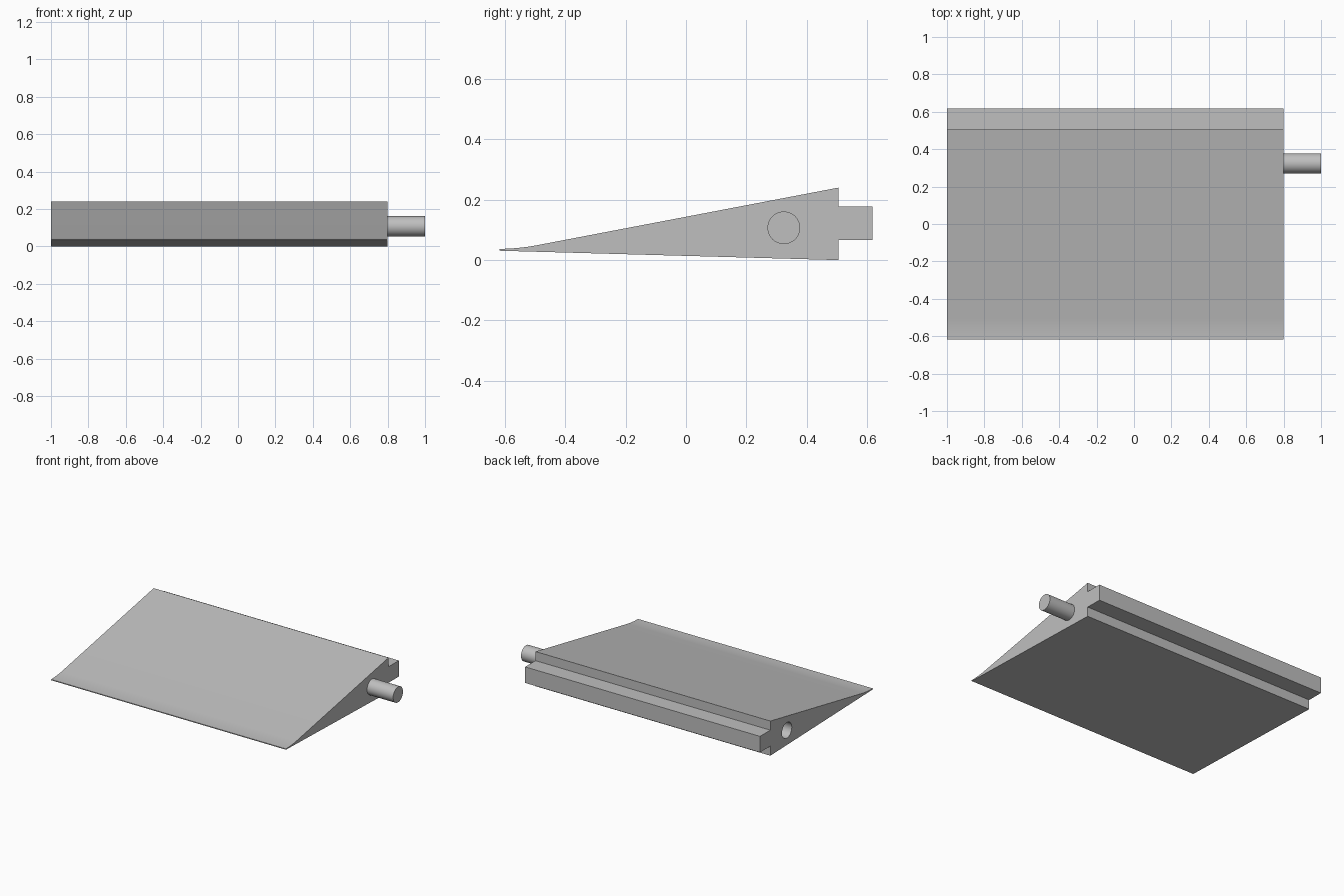
import bpy
import bmesh
import math

cube = bpy.data.objects.get("Cube")
if cube:
    bpy.data.objects.remove(cube, do_unlink=True)

LEFT, RIGHT = 0.8, -1.0          # ends of the flap body along x
PIN_Y, PIN_Z, PIN_R = 0.324, 0.107, 0.054

grey = bpy.data.materials.new("plain_grey")
grey.use_nodes = True
colour = (0.52, 0.52, 0.52, 1)
grey.diffuse_color = colour
grey.node_tree.nodes["Principled BSDF"].inputs["Base Color"].default_value = colour


def link_mesh(name, bm):
    bmesh.ops.recalc_face_normals(bm, faces=bm.faces)
    mesh = bpy.data.meshes.new(name)
    bm.to_mesh(mesh)
    bm.free()
    mesh.materials.append(grey)
    obj = bpy.data.objects.new(name, mesh)
    bpy.context.collection.objects.link(obj)
    return obj


def extrude_profile(name, points, x0, x1):
    """Sweep a closed (y, z) outline along x."""
    bm = bmesh.new()
    face = bm.faces.new([bm.verts.new((x0, y, z)) for y, z in points])
    result = bmesh.ops.extrude_face_region(bm, geom=[face])
    verts = [v for v in result["geom"] if isinstance(v, bmesh.types.BMVert)]
    bmesh.ops.translate(bm, verts=verts, vec=(x1 - x0, 0, 0))
    return link_mesh(name, bm)


def round_bar(name, x0, x1):
    """Round bar along x on the hinge axis."""
    sides = 48
    ring = [(PIN_Y + PIN_R * math.cos(math.tau * i / sides),
             PIN_Z + PIN_R * math.sin(math.tau * i / sides)) for i in range(sides)]
    return extrude_profile(name, ring, x0, x1)


def smooth(obj):
    bpy.ops.object.select_all(action="DESELECT")
    obj.select_set(True)
    bpy.context.view_layer.objects.active = obj
    bpy.ops.object.shade_smooth_by_angle(angle=math.radians(30))


# Wedge body: thin lip, gently curved sweep into the ramp, tongue at the back
start, control, end = (-0.618, 0.037), (-0.555, 0.038), (-0.5, 0.048)
steps = 8
sweep = []
for i in range(steps + 1):
    t = i / steps
    sweep.append(tuple((1 - t) ** 2 * a + 2 * t * (1 - t) * b + t * t * c
                       for a, b, c in zip(start, control, end)))
back = [(0.505, 0.24), (0.505, 0.177), (0.618, 0.177),
        (0.618, 0.066), (0.505, 0.066), (0.505, 0.0)]
body = extrude_profile("flap_body", [(-0.618, 0.031)] + sweep + back, RIGHT, LEFT)

# Blind socket in the right end, matching the pin
cutter = round_bar("socket_cutter", RIGHT - 0.1, RIGHT + 0.21)
cutter.hide_render = True
cut = body.modifiers.new("socket", "BOOLEAN")
cut.operation = "DIFFERENCE"
cut.solver = "EXACT"
cut.object = cutter
bpy.context.view_layer.objects.active = body
bpy.ops.object.modifier_apply(modifier=cut.name)
bpy.data.objects.remove(cutter, do_unlink=True)
smooth(body)

# Hinge pin on the left end
smooth(round_bar("hinge_pin", LEFT, 1.0))
